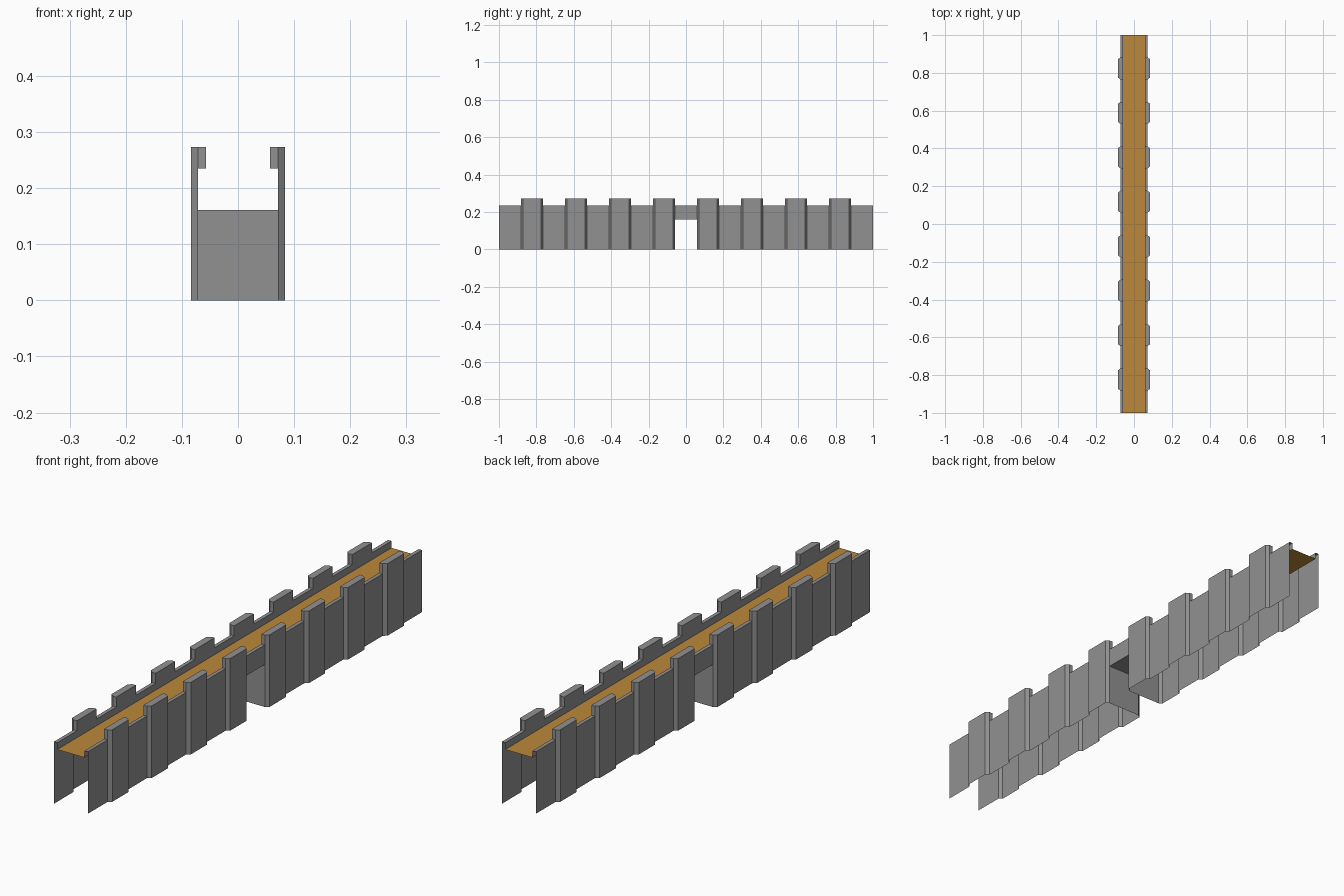
import bpy, bmesh

if "Cube" in bpy.data.objects:
    bpy.data.objects.remove(bpy.data.objects["Cube"])

# Main dimensions
N = 17                      # segments along the wall, odd ones carry a merlon
SEG = 2.0 / N
INNER, OUTER, BUTT = 0.057, 0.071, 0.084
CHAMFER = 0.01
WALL_TOP, MERLON_TOP = 0.235, 0.273
FLOOR_Z, GATE_Z = 0.209, 0.161
GATE = SEG / 2


def material(name, rgb):
    m = bpy.data.materials.new(name)
    m.diffuse_color = (*rgb, 1.0)
    m.use_nodes = True
    m.node_tree.nodes["Principled BSDF"].inputs["Base Color"].default_value = m.diffuse_color
    return m


stone = material("grey stone", (0.285, 0.285, 0.285))
wood = material("brown walkway", (0.50, 0.25, 0.043))


def make(name, polys, mat):
    bm = bmesh.new()
    for poly in polys:
        bm.faces.new([bm.verts.new(p) for p in poly])
    bmesh.ops.remove_doubles(bm, verts=bm.verts, dist=1e-5)
    me = bpy.data.meshes.new(name)
    bm.to_mesh(me)
    bm.free()
    me.materials.append(mat)
    ob = bpy.data.objects.new(name, me)
    bpy.context.collection.objects.link(ob)
    return ob


# Side wall with buttresses and merlons (right half, mirrored)
wall = []
for i in range(N):
    y0, y1 = -1 + i * SEG, -1 + (i + 1) * SEG
    merlon = i % 2 == 1
    top = MERLON_TOP if merlon else WALL_TOP
    bottom = GATE_Z if i == N // 2 else 0.0
    line = [(OUTER, y0), (OUTER, y1)]
    if merlon:
        line[1:1] = [(BUTT, y0 + CHAMFER), (BUTT, y1 - CHAMFER)]
    # outer skin
    for (xa, ya), (xb, yb) in zip(line, line[1:]):
        wall.append([(xa, ya, bottom), (xb, yb, bottom), (xb, yb, top), (xa, ya, top)])
    # top cap
    wall.append([(x, y, top) for x, y in [(INNER, y0)] + line + [(INNER, y1)]])
    # inner parapet face
    wall.append([(INNER, y1, FLOOR_Z), (INNER, y0, FLOOR_Z), (INNER, y0, top), (INNER, y1, top)])
    # merlon ends
    if merlon:
        for y, a, b in ((y0, INNER, OUTER), (y1, OUTER, INNER)):
            wall.append([(a, y, WALL_TOP), (b, y, WALL_TOP), (b, y, top), (a, y, top)])
side = make("battlement_walls", wall, stone)
side.modifiers.new("Mirror", 'MIRROR').use_axis = (True, False, False)

# Gate passage: two reveals and a ceiling
A = OUTER
make("gate_passage", [
    [(A, -GATE, 0), (-A, -GATE, 0), (-A, -GATE, GATE_Z), (A, -GATE, GATE_Z)],
    [(-A, GATE, 0), (A, GATE, 0), (A, GATE, GATE_Z), (-A, GATE, GATE_Z)],
    [(-A, -GATE, GATE_Z), (-A, GATE, GATE_Z), (A, GATE, GATE_Z), (A, -GATE, GATE_Z)],
], stone)

# Walkway between the parapets
make("walkway", [[(-INNER, -1, FLOOR_Z), (INNER, -1, FLOOR_Z),
                  (INNER, 1, FLOOR_Z), (-INNER, 1, FLOOR_Z)]], wood)
